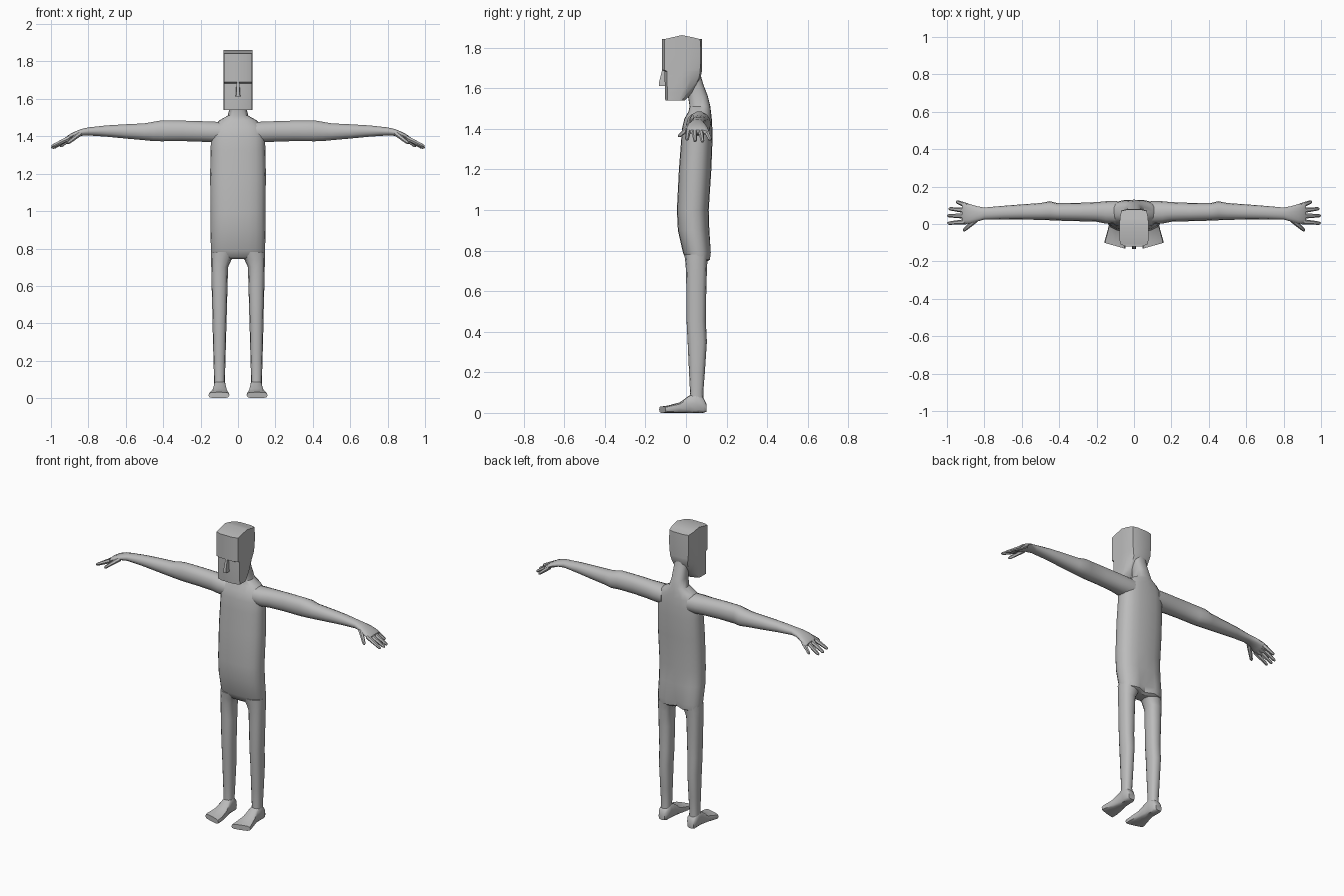
import bpy, bmesh, math
from mathutils import Vector

skin = bpy.data.materials.new("grey")
skin.diffuse_color = (0.5, 0.5, 0.5, 1)


def finish(name, bm, mirror=False, angle=40):
    bmesh.ops.recalc_face_normals(bm, faces=bm.faces)
    me = bpy.data.meshes.new(name)
    bm.to_mesh(me)
    bm.free()
    me.materials.append(skin)
    ob = bpy.data.objects.new(name, me)
    bpy.context.collection.objects.link(ob)
    if mirror:
        m = ob.modifiers.new("mirror", 'MIRROR')
        m.use_mirror_merge = False
    bpy.ops.object.select_all(action='DESELECT')
    ob.select_set(True)
    bpy.context.view_layer.objects.active = ob
    bpy.ops.object.shade_smooth_by_angle(angle=math.radians(angle))
    return ob


def skin_rings(bm, rings):
    """Bridge lists of points into a capped tube."""
    vs = [[bm.verts.new(p) for p in r] for r in rings]
    n = len(vs[0])
    for a, b in zip(vs, vs[1:]):
        for i in range(n):
            j = (i + 1) % n
            bm.faces.new((a[i], a[j], b[j], b[i]))
    bm.faces.new(vs[0][::-1])
    bm.faces.new(vs[-1])


def oval(axis, t, a0, a1, b0, b1, n=16, power=2.5):
    """Rounded ring at position t on an axis, spanning a0..a1 and b0..b1."""
    pts = []
    for i in range(n):
        w = 2 * math.pi * i / n
        c, s = math.cos(w), math.sin(w)
        a = (a0 + a1) / 2 + (a1 - a0) / 2 * math.copysign(abs(c) ** (2 / power), c)
        b = (b0 + b1) / 2 + (b1 - b0) / 2 * math.copysign(abs(s) ** (2 / power), s)
        pts.append({'x': (t, a, b), 'y': (a, t, b), 'z': (a, b, t)}[axis])
    return pts


def tube(bm, p0, p1, r0, r1, n=6):
    """Tapered finger with a small rounded tip."""
    p0, p1 = Vector(p0), Vector(p1)
    d = (p1 - p0).normalized()
    u = d.cross(Vector((0, 0, 1))).normalized()
    v = u.cross(d)
    rings = []
    for f, r in ((0, r0), (0.5, (r0 + r1) / 2), (0.92, r1), (1, r1 * 0.5)):
        c = p0.lerp(p1, f)
        rings.append([c + (u * math.cos(2 * math.pi * i / n)
                           + v * math.sin(2 * math.pi * i / n)) * r for i in range(n)])
    skin_rings(bm, rings)


# torso and neck: z, front y, back y, half width
torso = [(0.745, 0.015, 0.105, 0.12), (0.755, 0.0, 0.12, 0.14), (0.79, -0.015, 0.125, 0.145),
         (0.9, -0.04, 0.115, 0.147), (1.0, -0.045, 0.112, 0.147), (1.2, -0.035, 0.125, 0.149),
         (1.33, -0.025, 0.13, 0.146), (1.4, -0.02, 0.13, 0.145), (1.45, -0.008, 0.127, 0.135),
         (1.485, 0.012, 0.123, 0.1), (1.51, 0.018, 0.12, 0.055), (1.56, 0.01, 0.108, 0.043),
         (1.62, 0.0, 0.085, 0.043), (1.66, -0.01, 0.074, 0.045)]
bm = bmesh.new()
skin_rings(bm, [oval('z', z, -h, h, a, b, 20) for z, a, b, h in torso])
for v in bm.verts:  # cleft at the back of the hips
    if v.co.z < 0.8 and v.co.y > 0.06 and abs(v.co.x) < 0.01:
        v.co.y -= 0.025
finish("torso", bm)

# legs: z, inner x, outer x, front y, back y
leg = [(0.04, 0.07, 0.128, 0.015, 0.09), (0.1, 0.07, 0.128, 0.02, 0.085),
       (0.2, 0.067, 0.131, 0.015, 0.093), (0.35, 0.063, 0.135, 0.008, 0.103),
       (0.45, 0.06, 0.137, 0.003, 0.098), (0.6, 0.056, 0.141, 0.002, 0.1),
       (0.7, 0.053, 0.143, 0.0, 0.103), (0.74, 0.035, 0.144, -0.003, 0.105),
       (0.78, 0.005, 0.144, -0.008, 0.11)]
bm = bmesh.new()
skin_rings(bm, [oval('z', *r, 12) for r in leg])
finish("leg", bm, True)

# feet, turned outward: y, inner x, outer x, bottom z, top z
foot = [(0.1, 0.08, 0.122, 0.005, 0.045), (0.085, 0.068, 0.13, 0, 0.075), (0.05, 0.066, 0.13, 0, 0.1),
        (0.015, 0.064, 0.13, 0, 0.085), (-0.03, 0.056, 0.14, 0, 0.052),
        (-0.09, 0.046, 0.157, 0, 0.036), (-0.117, 0.046, 0.158, 0, 0.032)]
bm = bmesh.new()
skin_rings(bm, [oval('y', *r, 12, 3.5) for r in foot])
for v in bm.verts:  # slanted toe line
    if v.co.y < -0.1:
        v.co.y += (v.co.x - 0.1) * 0.28
finish("foot", bm, True)

# arms and palms: x, front y, back y, bottom z, top z
arm = [(0.09, 0.0, 0.125, 0.0, 0.0), (0.15, 0.002, 0.122, 1.367, 1.48),
       (0.2, 0.012, 0.117, 1.37, 1.482), (0.3, 0.015, 0.113, 1.373, 1.485),
       (0.41, 0.018, 0.112, 1.372, 1.486), (0.45, 0.02, 0.122, 1.373, 1.479),
       (0.5, 0.022, 0.112, 1.378, 1.47), (0.6, 0.024, 0.105, 1.387, 1.465),
       (0.7, 0.025, 0.097, 1.397, 1.459), (0.8, 0.024, 0.088, 1.404, 1.448),
       (0.84, 0.013, 0.095, 1.402, 1.439), (0.88, 0.002, 0.107, 1.388, 1.422),
       (0.91, 0.0, 0.112, 1.375, 1.405), (0.92, 0.006, 0.106, 1.374, 1.395)]
arm[0] = (0.09, 0.0, 0.124, 1.365, 1.478)
bm = bmesh.new()
skin_rings(bm, [oval('x', *r, 14, 2.2) for r in arm])
finish("arm", bm, True)

# fingers and thumb: root and tip
bm = bmesh.new()
for root, tip in (((0.9, 0.012, 1.392), (0.997, 0.004, 1.345)),
                  ((0.9, 0.042, 1.392), (0.998, 0.045, 1.338)),
                  ((0.9, 0.072, 1.392), (0.99, 0.082, 1.336)),
                  ((0.89, 0.097, 1.395), (0.95, 0.12, 1.345)),
                  ((0.845, 0.022, 1.415), (0.912, -0.036, 1.362))):
    tube(bm, root, tip, 0.014, 0.009)
finish("fingers", bm, True)

# head: z, front y, back y, back half width; the top is a low ridge
head = [(1.54, -0.102, -0.005, 0.05), (1.58, -0.104, 0.035, 0.05), (1.65, -0.105, 0.072, 0.055),
        (1.683, -0.105, 0.078, 0.062), (1.69, -0.119, 0.078, 0.064), (1.76, -0.119, 0.08, 0.068),
        (1.842, -0.119, 0.078, 0.068)]
rings = []
for z, f, b, h in head:
    m = min(-0.02, b - 0.03)
    peak = 0.02 if z > 1.8 else 0
    side = [(0.045, f, z), (0.076, f + 0.012, z), (0.077, m, z + peak),
            (0.076 if z > 1.6 else 0.07, (m + b) / 2, z + peak / 2), (h, b - 0.008, z), (h * 0.5, b, z)]
    rings.append(side + [(-x, y, w) for x, y, w in reversed(side)])
bm = bmesh.new()
skin_rings(bm, rings[:-1])
top = [bm.verts.new(p) for p in rings[-1]]
bm.verts.ensure_lookup_table()
cap = max(bm.faces, key=lambda f: f.calc_center_median().z if len(f.verts) == 12 else -1)
low = list(cap.verts)
bm.faces.remove(cap)
for i in range(12):
    j = (i + 1) % 12
    bm.faces.new((low[i], low[j], top[j], top[i]))
for i in range(5):  # roof strips across the width
    bm.faces.new((top[i], top[i + 1], top[10 - i], top[11 - i]))
finish("head", bm, angle=35)

# nose: wedge widening toward the tip
bm = bmesh.new()
skin_rings(bm, [[(-w, -0.09, z), (w, -0.09, z), (w * 0.7, y, z), (-w * 0.7, y, z)]
                for z, y, w in ((1.612, -0.134, 0.014), (1.625, -0.134, 0.013), (1.692, -0.117, 0.009))])
finish("nose", bm)
